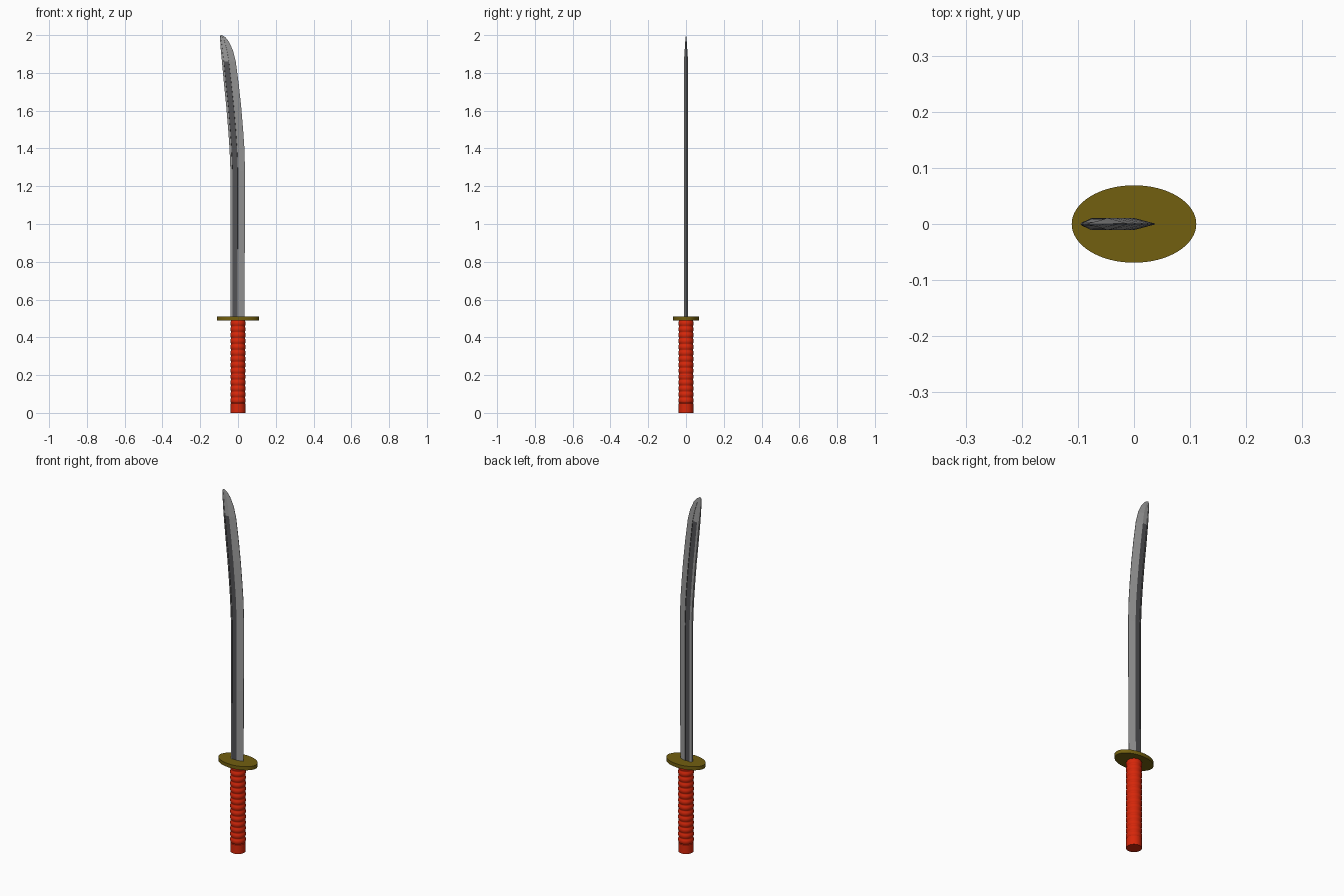
import bpy, bmesh, math

if "Cube" in bpy.data.objects:
    bpy.data.objects.remove(bpy.data.objects["Cube"])


def mat(name, rgb):
    m = bpy.data.materials.new(name)
    m.diffuse_color = (*rgb, 1)
    m.use_nodes = True
    m.node_tree.nodes["Principled BSDF"].inputs["Base Color"].default_value = m.diffuse_color
    return m


steel = mat("steel", (0.32, 0.32, 0.32))
dark = mat("dark_steel", (0.085, 0.085, 0.09))
bronze = mat("bronze", (0.17, 0.115, 0.005))
red = mat("red_wrap", (0.68, 0.02, 0.003))


def make_object(name, bm, mats):
    bmesh.ops.recalc_face_normals(bm, faces=bm.faces)
    me = bpy.data.meshes.new(name)
    bm.to_mesh(me)
    bm.free()
    for m in mats:
        me.materials.append(m)
    ob = bpy.data.objects.new(name, me)
    bpy.context.collection.objects.link(ob)
    return ob


def loft(name, rings, mats, mat_rule=None):
    """Skin a stack of equal-length closed rings and cap both ends."""
    bm = bmesh.new()
    vs = [[bm.verts.new(p) for p in r] for r in rings]
    n = len(vs[0])
    for i in range(len(vs) - 1):
        for j in range(n):
            k = (j + 1) % n
            f = bm.faces.new((vs[i][j], vs[i][k], vs[i + 1][k], vs[i + 1][j]))
            if mat_rule:
                f.material_index = mat_rule(i, j)
    bm.faces.new(vs[0][::-1])
    bm.faces.new(vs[-1])
    return make_object(name, bm, mats)


def ellipse(rx, ry, z, n):
    return [(rx * math.cos(2 * math.pi * i / n), ry * math.sin(2 * math.pi * i / n), z)
            for i in range(n)]


# Blade: stations of (height, spine x, edge x, half thickness)
stations = [(0.50, -0.040, 0.034, 0.011), (0.90, -0.040, 0.036, 0.011),
            (1.28, -0.040, 0.037, 0.011), (1.40, -0.045, 0.034, 0.011),
            (1.50, -0.052, 0.027, 0.011), (1.62, -0.062, 0.017, 0.011),
            (1.74, -0.074, 0.004, 0.011), (1.86, -0.085, -0.012, 0.011),
            (1.92, -0.091, -0.027, 0.007), (1.965, -0.094, -0.048, 0.004),
            (1.99, -0.095, -0.068, 0.0015), (2.00, -0.093, -0.085, 0.0005)]
# Cross-section: (fraction from spine to edge, fraction of thickness), one side
section = [(0.0, 0.55), (0.13, 1.0), (0.14, 0.8), (0.50, 0.8), (0.51, 1.0), (1.0, 0.08)]


def blade_ring(z, s, e, t):
    side = [(s + (e - s) * u, t * v, z) for u, v in section]
    return side + [(x, -y, z) for x, y, z in reversed(side)]


# The groove floor and walls are dark up to where the tip starts
loft("blade", [blade_ring(*s) for s in stations], [steel, dark],
     lambda i, j: 1 if i < 7 and j in (1, 2, 3, 7, 8, 9) else 0)

# Guard: flat oval plate
guard = loft("guard", [ellipse(0.111, 0.069, z, 64) for z in (0.49, 0.51)], [bronze])

# Grip: core with a plain pommel end and stacked rounded wrap rings
profile = [(0.039, 0.0), (0.039, 0.05)]
count, z0, z1 = 14, 0.05, 0.49
pitch = (z1 - z0) / count
for i in range(count):
    for f, r in ((0.06, 0.036), (0.2, 0.039), (0.5, 0.0405), (0.8, 0.039), (0.94, 0.036)):
        profile.append((r, z0 + pitch * (i + f)))
profile.append((0.036, z1))
grip = loft("grip", [ellipse(r, r, z, 40) for r, z in profile], [red])

for ob in (guard, grip):
    bpy.context.view_layer.objects.active = ob
    ob.select_set(True)
    bpy.ops.object.shade_smooth_by_angle(angle=math.radians(40))
    ob.select_set(False)
